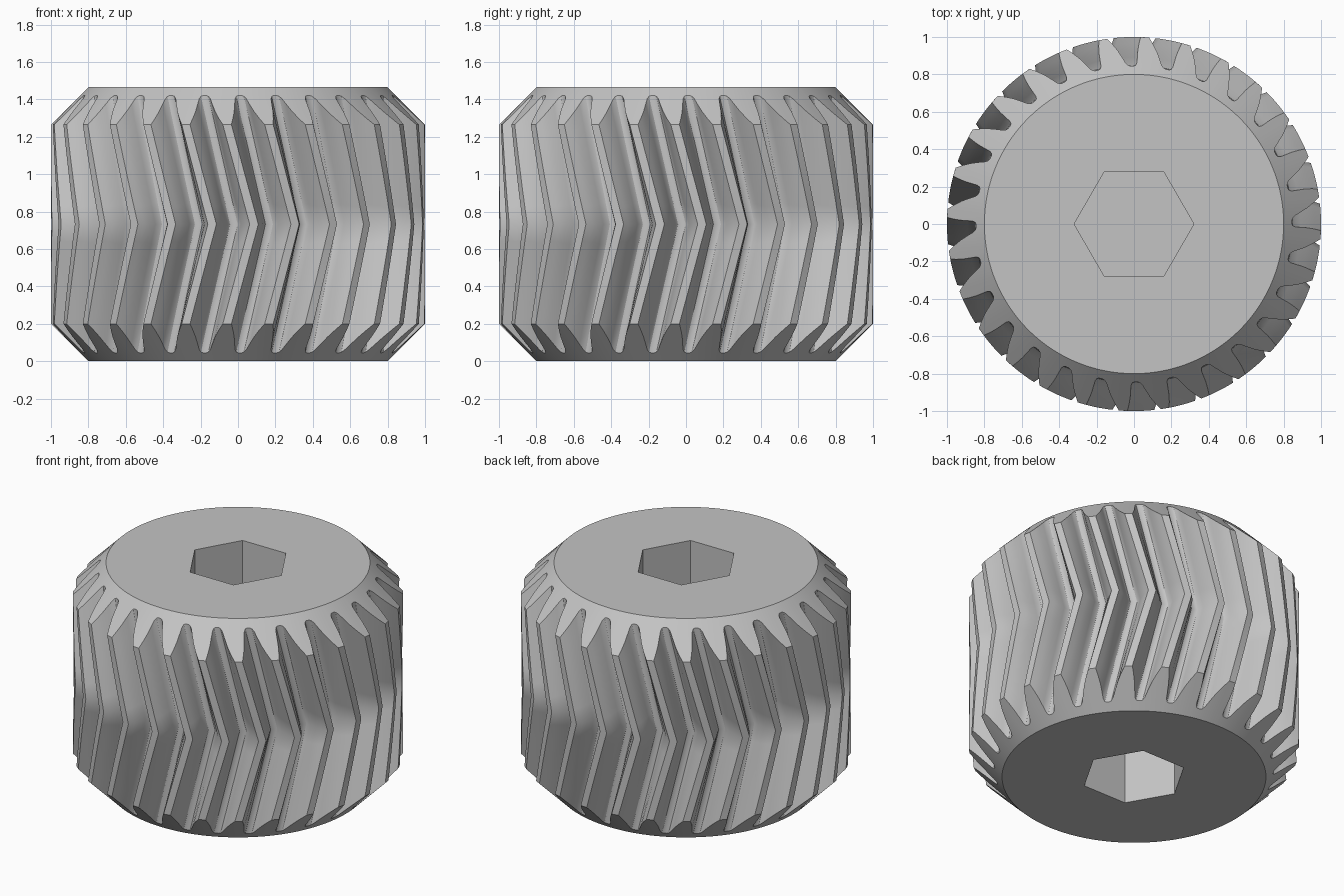
import bpy, bmesh
from math import cos, sin, pi, radians

cube = bpy.data.objects.get("Cube")
if cube:
    bpy.data.objects.remove(cube)

TEETH = 28
HEIGHT = 1.465
MID = HEIGHT / 2
FACE_R = 0.8          # flat end faces; the 45 degree chamfer starts here
TWIST = 0.27          # radians of lead per unit of height
HEX_R = 0.32
HEX_DEPTH = 0.6
ROWS = 12

# Half tooth, groove centre to tip: (radius, half angle)
HALF_TOOTH = [(0.845, 0.1), (0.849, 0.088), (0.862, 0.077), (0.89, 0.068),
              (0.93, 0.055), (0.965, 0.04), (1.0, 0.023)]


def polar(bm, r, a, z):
    return bm.verts.new((r * cos(a), r * sin(a), z))


def strip(bm, low, high):
    """Closed band of quads between two loops of equal length."""
    n = len(low)
    for i in range(n):
        j = (i + 1) % n
        bm.faces.new((low[i], low[j], high[j], high[i]))


def loop_edges(bm, loop):
    edges = []
    for i, v in enumerate(loop):
        w = loop[(i + 1) % len(loop)]
        edges.append(bm.edges.get((v, w)) or bm.edges.new((v, w)))
    return edges


# Tooth outline repeated around the gear
pitch = 2 * pi / TEETH
tooth = [(0.845, -pitch / 2)]
tooth += [(r, -a) for r, a in HALF_TOOTH]
tooth += [(r, a) for r, a in reversed(HALF_TOOTH)]
outline = [(r, a + (k + 0.5) * pitch) for k in range(TEETH) for r, a in tooth]

bm = bmesh.new()

# Herringbone flanks, each column trimmed by the end chamfers
rows = []
for k in range(ROWS + 1):
    s = 2 * k / ROWS - 1
    row = []
    for r, a in outline:
        z = MID + s * (MID - (r - FACE_R))
        row.append(polar(bm, r, a + TWIST * (MID - abs(z - MID)), z))
    rows.append(row)
for low, high in zip(rows, rows[1:]):
    strip(bm, low, high)

# Chamfers, end faces and blind hexagonal sockets
for row, z, inward in ((rows[0], 0, 1), (rows[-1], HEIGHT, -1)):
    rim = [polar(bm, FACE_R, a + TWIST * (r - FACE_R), z) for r, a in outline]
    strip(bm, row, rim)
    mouth = [polar(bm, HEX_R, i * pi / 3, z) for i in range(6)]
    floor = [polar(bm, HEX_R, i * pi / 3, z + inward * HEX_DEPTH) for i in range(6)]
    strip(bm, mouth, floor)
    bm.faces.new(floor)
    bmesh.ops.triangle_fill(bm, use_beauty=True, normal=(0, 0, -inward),
                            edges=loop_edges(bm, rim) + loop_edges(bm, mouth))

bmesh.ops.recalc_face_normals(bm, faces=bm.faces)
mesh = bpy.data.meshes.new("herringbone_gear")
bm.to_mesh(mesh)
bm.free()
gear = bpy.data.objects.new("herringbone_gear", mesh)
bpy.context.collection.objects.link(gear)

# Plain grey material
grey = bpy.data.materials.new("light_grey")
grey.use_nodes = True
colour = (0.55, 0.55, 0.55, 1)
grey.diffuse_color = colour
grey.node_tree.nodes["Principled BSDF"].inputs["Base Color"].default_value = colour
mesh.materials.append(grey)

bpy.ops.object.select_all(action="DESELECT")
gear.select_set(True)
bpy.context.view_layer.objects.active = gear
bpy.ops.object.shade_smooth_by_angle(angle=radians(30))
